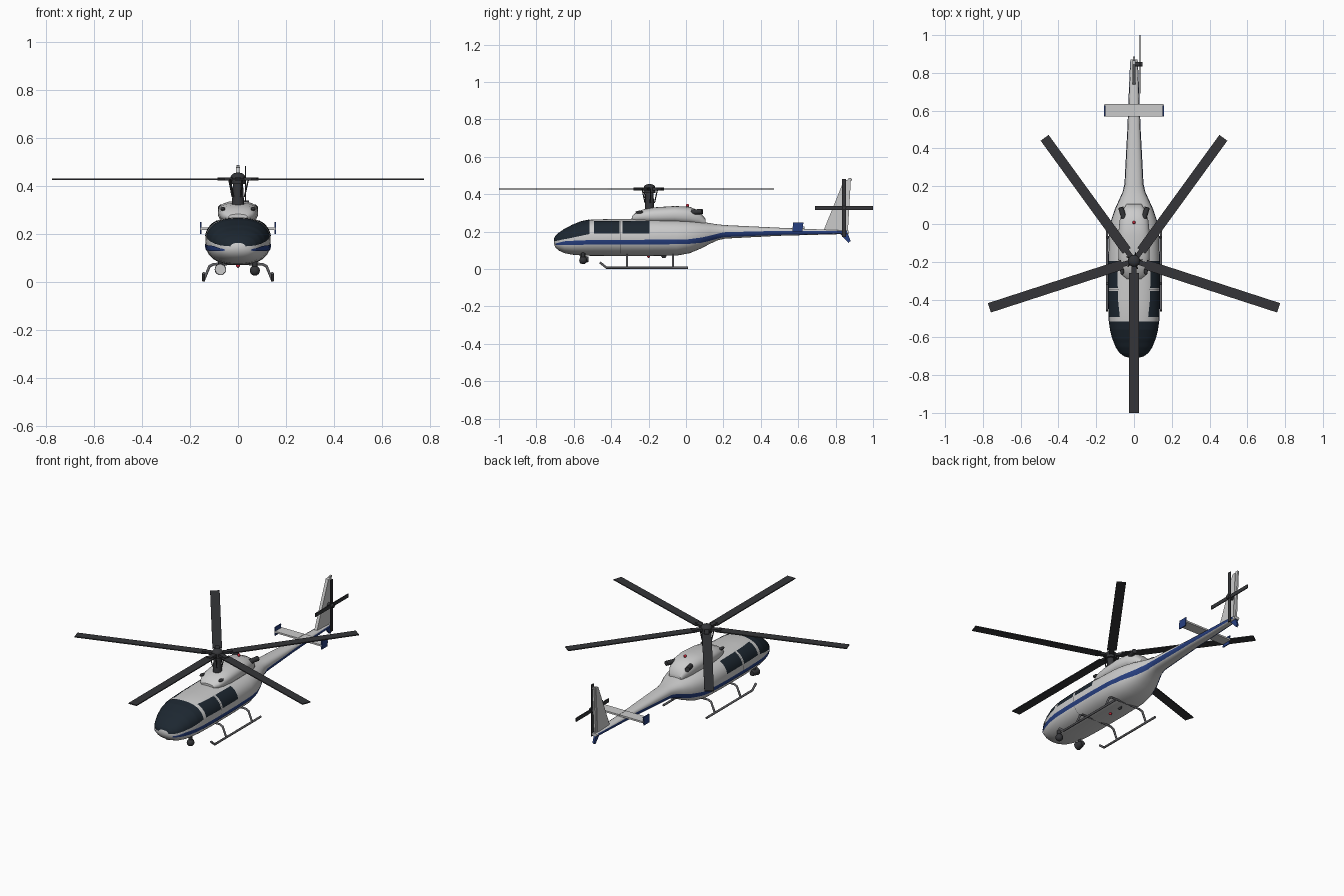
import bpy, bmesh
from math import sin, cos, pi, asin, radians, copysign
from mathutils import Vector, Matrix

if "Cube" in bpy.data.objects:
    bpy.data.objects.remove(bpy.data.objects["Cube"])


def mat(name, rgb):
    m = bpy.data.materials.new(name)
    m.diffuse_color = (*rgb, 1)
    m.use_nodes = True
    m.node_tree.nodes["Principled BSDF"].inputs["Base Color"].default_value = m.diffuse_color
    return m


DARK = mat("dark_rubber", (0.035, 0.036, 0.04))
GLASS = mat("tinted_glass", (0.012, 0.02, 0.03))
BLUE = mat("blue_paint", (0.02, 0.05, 0.22))
RED = mat("red_lamp", (0.6, 0.02, 0.04))
METAL = mat("dark_metal", (0.12, 0.12, 0.13))


def finish(name, bm, m=None, smooth=True, recalc=True):
    if recalc:
        bmesh.ops.recalc_face_normals(bm, faces=bm.faces[:])
    me = bpy.data.meshes.new(name)
    bm.to_mesh(me)
    bm.free()
    ob = bpy.data.objects.new(name, me)
    bpy.context.collection.objects.link(ob)
    if m:
        me.materials.append(m)
    if smooth:
        bpy.ops.object.select_all(action='DESELECT')
        ob.select_set(True)
        bpy.context.view_layer.objects.active = ob
        bpy.ops.object.shade_smooth_by_angle(angle=radians(40))
    return ob


def box(name, c, s, m=None, rot=None):
    bm = bmesh.new()
    bmesh.ops.create_cube(bm, size=1, matrix=Matrix.Translation(c) @ (rot or Matrix()) @ Matrix.Diagonal((*s, 1)))
    return finish(name, bm, m, False)


def cyl(name, a, b, r1, r2, m=None, n=20):
    a, b = Vector(a), Vector(b)
    q = (b - a).to_track_quat('Z', 'Y').to_matrix().to_4x4()
    bm = bmesh.new()
    bmesh.ops.create_cone(bm, cap_ends=True, segments=n, radius1=r1, radius2=r2,
                          depth=(b - a).length, matrix=Matrix.Translation((a + b) / 2) @ q)
    return finish(name, bm, m)


def ball(name, c, s, m=None):
    bm = bmesh.new()
    bmesh.ops.create_uvsphere(bm, u_segments=20, v_segments=12, radius=1,
                              matrix=Matrix.Translation(c) @ Matrix.Diagonal((*s, 1)))
    return finish(name, bm, m)


def plate(name, pts, x, t, m=None):
    # side profile in y,z extruded along x
    bm = bmesh.new()
    f = bm.faces.new([bm.verts.new((x - t / 2, y, z)) for y, z in pts])
    r = bmesh.ops.extrude_face_region(bm, geom=[f])
    bmesh.ops.translate(bm, vec=(t, 0, 0), verts=[v for v in r['geom'] if isinstance(v, bmesh.types.BMVert)])
    return finish(name, bm, m, False)


def tube(name, pts, r, m):
    cu = bpy.data.curves.new(name, 'CURVE')
    cu.dimensions, cu.bevel_depth, cu.bevel_resolution, cu.use_fill_caps = '3D', r, 3, True
    sp = cu.splines.new('POLY')
    sp.points.add(len(pts) - 1)
    for p, co in zip(sp.points, pts):
        p.co = (*co, 1)
    cu.materials.append(m)
    ob = bpy.data.objects.new(name, cu)
    bpy.context.collection.objects.link(ob)


# station tables: y, bottom z, top z, half width
HULL = [(-.706, .134, .152, .018), (-.698, .115, .172, .05), (-.68, .099, .19, .074), (-.65, .085, .211, .094),
        (-.61, .077, .234, .112), (-.56, .073, .254, .125), (-.51, .071, .264, .132), (-.4, .07, .268, .136),
        (-.2, .07, .27, .136), (-.05, .072, .266, .131), (.02, .085, .262, .119), (.08, .11, .254, .099),
        (.13, .136, .245, .076), (.17, .154, .239, .058), (.21, .163, .235, .048), (.5, .178, .221, .033),
        (.87, .188, .206, .018)]
COWL = [(-.29, .255, .282, .04), (-.27, .25, .3, .062), (-.23, .245, .319, .076), (-.17, .24, .33, .083),
        (-.06, .24, .337, .084), (.02, .235, .333, .076), (.07, .23, .312, .06), (.105, .225, .268, .04)]
N = 2.4


def station(tab, y):
    for a, b in zip(tab, tab[1:]):
        if y <= b[0]:
            k = max(0, (y - a[0]) / (b[0] - a[0]))
            return [a[i] + k * (b[i] - a[i]) for i in (1, 2, 3)]
    return list(tab[-1][1:])


def skin(tab, y, t, off=0):
    zb, zt, w = station(tab, y)
    p = lambda v: copysign(abs(v) ** (2 / N), v)
    return Vector(((w + off) * p(cos(t)), y, (zb + zt) / 2 + ((zt - zb) / 2 + off) * p(sin(t))))


def angle_at(y, z):
    zb, zt, w = station(HULL, y)
    s = max(-1, min(1, (2 * z - zb - zt) / (zt - zb)))
    return asin(copysign(abs(s) ** (N / 2), s))


def loft(name, tab, n=48):
    bm = bmesh.new()
    rings = [[bm.verts.new(skin(tab, r[0], 2 * pi * i / n)) for i in range(n)] for r in tab]
    for a, b in zip(rings, rings[1:]):
        for i in range(n):
            bm.faces.new((a[i], a[(i + 1) % n], b[(i + 1) % n], b[i]))
    bm.faces.new(rings[0])
    bm.faces.new(rings[-1])
    return finish(name, bm)


def panel(name, y0, y1, lo, hi, m, nu=24, nv=8, off=.0025):
    # patch lying on the hull between two angle functions of y
    bm = bmesh.new()
    ys = sorted({round(y0 + (y1 - y0) * i / nu, 4) for i in range(nu + 1)} | {r[0] for r in HULL if y0 < r[0] < y1})
    g = [[bm.verts.new(skin(HULL, y, lo(y) + (hi(y) - lo(y)) * j / nv, off)
                       - Vector((0, .003 if y < -.64 else 0, 0))) for j in range(nv + 1)] for y in ys]
    for a, b in zip(g, g[1:]):
        for j in range(nv):
            bm.faces.new((a[j], a[j + 1], b[j + 1], b[j]))
    bm.normal_update()
    for f in bm.faces:
        c = f.calc_center_median()
        if f.normal.dot(c - Vector((0, max(c.y, -.5), .17))) < 0:
            f.normal_flip()
    return finish(name, bm, m, recalc=False)


# fuselage with tail boom, engine cowling
loft("fuselage", HULL)
loft("engine_cowling", COWL, 32)

# windshield wrapping round the nose
sill = lambda y: angle_at(y, .147 + (y + .706) / .19 * .04)
panel("windshield", -.703, -.515, sill, lambda y: pi - sill(y), GLASS, nv=32)


# stripe heights along the hull
def stripe_z(y):
    for a, b in zip(STRIPE, STRIPE[1:]):
        if y <= b[0]:
            k = (y - a[0]) / (b[0] - a[0])
            return [a[i] + k * (b[i] - a[i]) for i in (1, 2)]
    return STRIPE[-1][1:]


STRIPE = [(-.7, .131, .136), (-.64, .129, .15), (-.5, .132, .156), (.0, .134, .158), (.09, .143, .17),
          (.2, .173, .197), (.5, .185, .204), (.87, .192, .203)]


def mirrored(f, s):
    return f if s > 0 else (lambda y: pi - f(y))


for s, side in ((1, "right"), (-1, "left")):
    panel(side + "_stripe", -.695, .86, mirrored(lambda y: angle_at(y, stripe_z(y)[0]), s),
          mirrored(lambda y: angle_at(y, stripe_z(y)[1]), s), BLUE, nu=60, nv=3)
    for nm, a, b in (("front", -.492, -.356), ("rear", -.34, -.195)):
        panel(f"{side}_{nm}_window", a, b, mirrored(lambda y: angle_at(y, .19), s),
              mirrored(lambda y: angle_at(y, .254), s), GLASS)
    # door seam
    panel(side + "_door_seam", -.349, -.347, mirrored(lambda y: angle_at(y, .085), s),
          mirrored(lambda y: angle_at(y, .256), s), METAL, nu=1, nv=12, off=.001)
    # exhausts and intakes
    cyl(side + "_exhaust", (s * .05, .02, .303), (s * .07, .088, .308), .014, .014, DARK)
    ball(side + "_intake", (s * .063, -.25, .304), (.01, .02, .008), DARK)
    # skids
    X = s * .143
    tube(side + "_skid", [(X, -.46, .036), (X, -.425, .007), (X, .01, .007)], .0065, METAL)
    for nm, y in (("front", -.315), ("rear", -.07)):
        tube(f"{side}_{nm}_skid_leg", [(0, y, .076), (s * .1, y, .074), (s * .118, y, .066), (X, y, .007)], .006, METAL)
    # stabilizer half and end plate
    box(side + "_stabilizer", (s * .078, .602, .222), (.154, .064, .01))
    plate(side + "_end_plate", [(.57, .2), (.622, .2), (.628, .25), (.572, .25)], s * .155, .006, BLUE)

# tail fin, rudder and lower fin
plate("tail_fin", [(.735, .205), (.845, .476), (.867, .478), (.85, .195)], 0, .018)
plate("rudder", [(.85, .2), (.867, .485), (.882, .487), (.866, .21)], 0, .011)
plate("lower_fin", [(.815, .198), (.868, .14), (.88, .15), (.862, .2)], 0, .012, BLUE)
ball("tail_lamp", (0, .883, .478), (.005, .005, .005))

# main rotor
H = Vector((0, -.195, .428))
cyl("mast", (0, -.195, .31), (0, -.195, .41), .026, .021, DARK)
cyl("hub", (0, -.195, .408), (0, -.195, .435), .032, .032, DARK)
ball("hub_cap", (0, -.195, .435), (.031, .031, .02), DARK)
for i in range(5):
    R = Matrix.Rotation(radians(-90 + 72 * i), 4, 'Z')
    box(f"blade_grip_{i + 1}", H + R @ Vector((.05, 0, 0)), (.07, .026, .014), DARK, R)
    box(f"main_blade_{i + 1}", H + R @ Vector((.435, 0, 0)), (.74, .052, .006), DARK, R)
    tube(f"pitch_link_{i + 1}", [H + R @ Vector((.024, .012, -.075)), H + R @ Vector((.04, .018, 0))], .003, DARK)

# tail rotor
cyl("tail_rotor_hub", (0, .845, .327), (.045, .845, .327), .012, .012, DARK)
for i in range(2):
    R = Matrix.Rotation(pi / 2 * i, 4, 'X')
    box(f"tail_rotor_blade_{i + 1}", (.031, .845, .327), (.005, .31, .022), DARK, R)

# lamps under the nose
ball("camera_ball", (.07, -.55, .047), (.021, .021, .021), DARK)
cyl("camera_mount", (.07, -.55, .05), (.07, -.55, .09), .01, .012, DARK)
cyl("searchlight_body", (-.073, -.52, .052), (-.073, -.565, .052), .014, .024, DARK)
cyl("searchlight_lens", (-.073, -.56, .052), (-.073, -.568, .052), .022, .021)
cyl("searchlight_mount", (-.073, -.545, .055), (-.073, -.545, .09), .008, .01, DARK)

# beacons and belly antenna
ball("top_beacon", (0, .008, .34), (.008, .008, .009), RED)
ball("belly_beacon", (0, -.2, .068), (.008, .008, .008), RED)
plate("belly_antenna", [(-.14, .075), (-.125, .058), (-.11, .058), (-.1, .08)], 0, .005, DARK)
